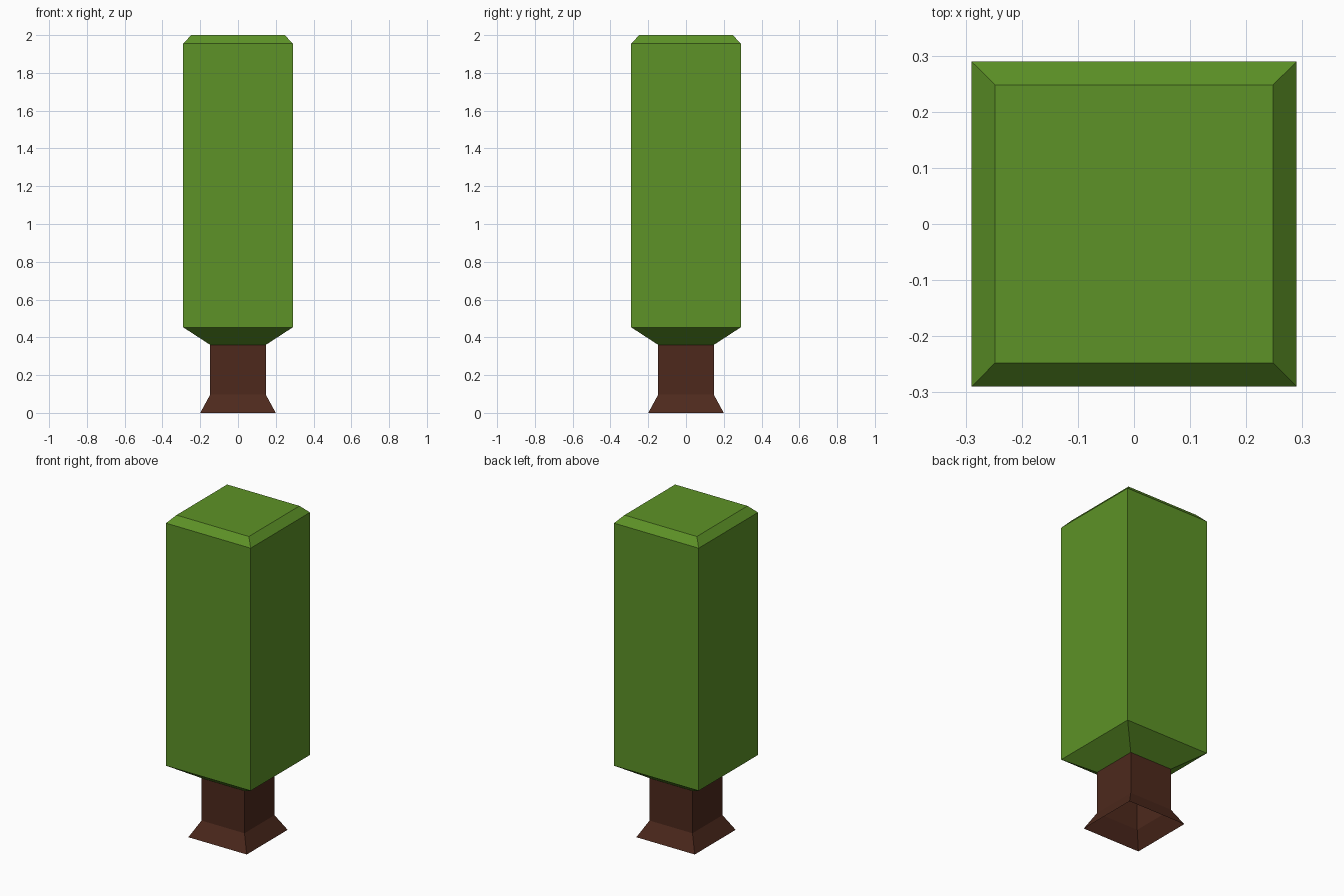
import bpy, bmesh

if "Cube" in bpy.data.objects:
    bpy.data.objects.remove(bpy.data.objects["Cube"])


def material(name, color):
    mat = bpy.data.materials.new(name)
    mat.diffuse_color = (*color, 1)
    mat.use_nodes = True
    mat.node_tree.nodes["Principled BSDF"].inputs["Base Color"].default_value = mat.diffuse_color
    return mat


def square_loft(name, profile, mat, cap_top=False):
    """Stack square rings given as (half_width, z) and bridge them with quads."""
    bm = bmesh.new()
    rings = [[bm.verts.new((sx * h, sy * h, z))
              for sx, sy in ((-1, -1), (1, -1), (1, 1), (-1, 1))]
             for h, z in profile]
    for low, high in zip(rings, rings[1:]):
        for i in range(4):
            j = (i + 1) % 4
            bm.faces.new((low[i], low[j], high[j], high[i]))
    if cap_top:
        bm.faces.new(rings[-1])
    mesh = bpy.data.meshes.new(name)
    bm.to_mesh(mesh)
    bm.free()
    mesh.materials.append(mat)
    obj = bpy.data.objects.new(name, mesh)
    bpy.context.collection.objects.link(obj)
    return obj


bark = material("bark", (0.075, 0.022, 0.012))
leaves = material("leaves", (0.11, 0.29, 0.02))

# Trunk: flared foot, open underneath
square_loft("trunk", [(0.20, 0), (0.147, 0.097), (0.147, 0.36)], bark)

# Foliage: sloped underside, tall block, chamfered flat top
square_loft("foliage", [(0.147, 0.36), (0.29, 0.453), (0.29, 1.955), (0.248, 2.0)],
            leaves, cap_top=True)
